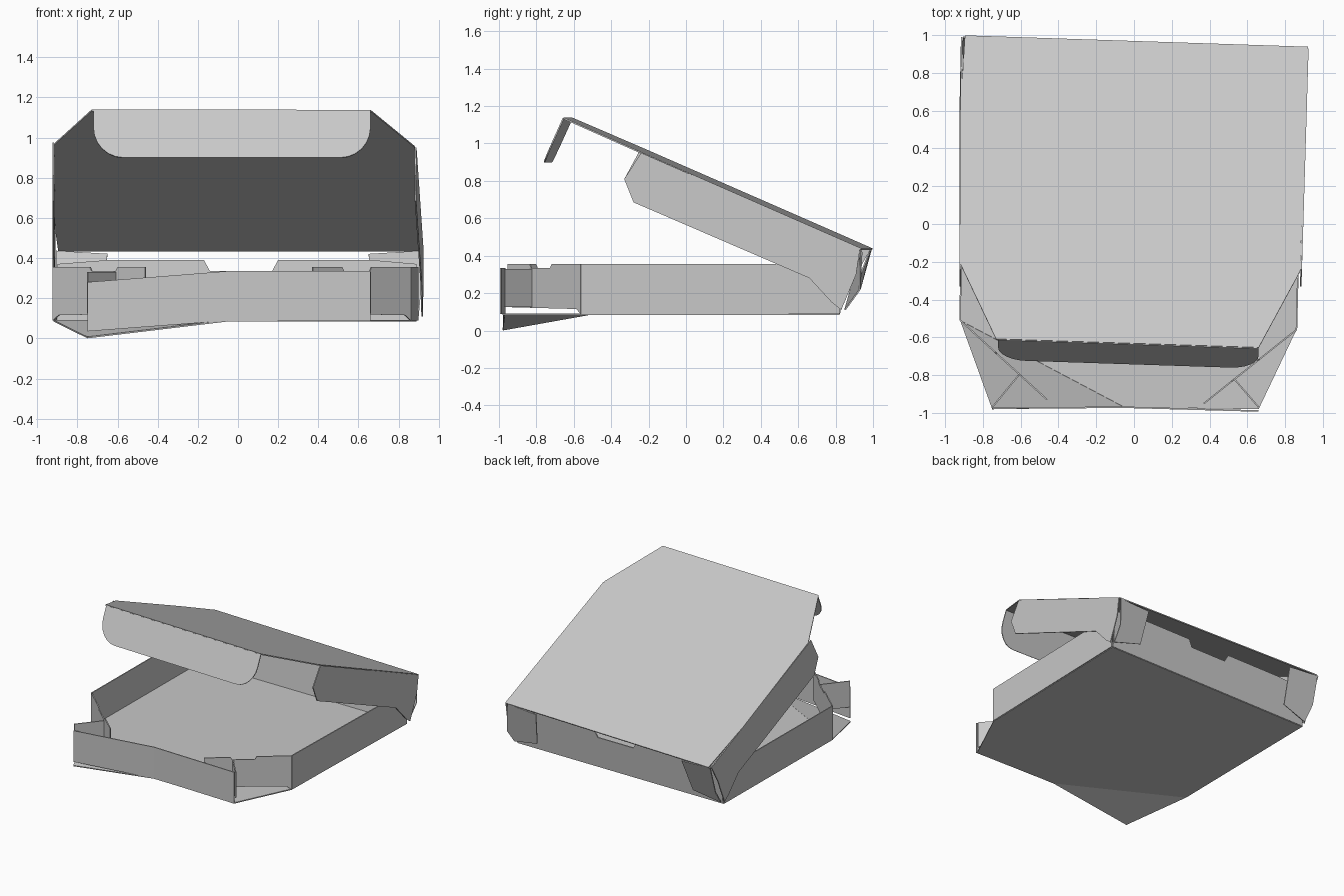
import bpy
import math
from mathutils import Vector

cube = bpy.data.objects.get("Cube")
if cube:
    bpy.data.objects.remove(cube, do_unlink=True)

# Single cardboard colour
card = bpy.data.materials.new("grey_card")
card.use_nodes = True
tone = (0.58, 0.58, 0.58, 1)
card.diffuse_color = tone
card.node_tree.nodes["Principled BSDF"].inputs["Base Color"].default_value = tone

THICK = 0.008
FLOOR = 0.088


def sheet(name, points):
    """A flat piece of card from its outline."""
    mesh = bpy.data.meshes.new(name)
    mesh.from_pydata(points, [], [list(range(len(points)))])
    mesh.materials.append(card)
    obj = bpy.data.objects.new(name, mesh)
    bpy.context.collection.objects.link(obj)
    solid = obj.modifiers.new("card_thickness", "SOLIDIFY")
    solid.thickness = THICK
    solid.offset = 0
    return obj


def wall(name, a, b, outline):
    """Upright card between plan points a and b; outline is (fraction, height)."""
    a, b = Vector(a), Vector(b)
    return sheet(name, [(*a.lerp(b, t), z) for t, z in outline])


def box(low, high):
    return [(0, low), (1, low), (1, high), (0, high)]


# Tray floor, with one front corner bent down
fold_end = (-0.05, -0.97, FLOOR)
fold_side = (-0.92, -0.51, FLOOR)
sheet("tray_floor", [fold_end, (0.66, -0.98, FLOOR), (0.86, -0.56, FLOOR),
                     (0.89, 0.82, FLOOR), (-0.9, 0.82, FLOOR), fold_side])
sheet("bent_floor_corner", [fold_end, fold_side, (-0.75, -0.98, 0.004)])

# Tray front wall, straight half and sagging half
wall("front_wall", (-0.05, -0.97), (0.66, -0.99), box(FLOOR, 0.335))
wall("front_wall_sagging", (-0.05, -0.97), (-0.75, -0.975),
     [(0, FLOOR), (1, 0.035), (1, 0.28), (0, 0.335)])

# Tray sides and the tabs folded in across the cut front corners
corners = {
    "left": ((0.86, -0.56), (0.895, 0.82), (0.37, -0.95), (0.53, -0.82), (0.66, -0.97)),
    "right": ((-0.92, -0.51), (-0.905, 0.82), (-0.46, -0.93), (-0.61, -0.8), (-0.75, -0.97)),
}
for side, (front, back, tip, inner, outer) in corners.items():
    wall(side + "_wall", front, back, box(FLOOR, 0.355))
    wall(side + "_corner_tab", front, tip,
         [(0, FLOOR), (0.06, 0.115), (1, 0.125), (1, 0.355), (0.7, 0.355),
          (0.68, 0.335), (0.42, 0.335), (0.4, 0.355), (0, 0.355)])
    wall(side + "_cross_tab", inner, outer, box(0.125, 0.33))

# Tray back wall, leaning out, with a finger notch
back_outline = [(-0.9, FLOOR), (0.89, FLOOR), (0.89, 0.37), (0.66, 0.39), (0.2, 0.39),
                (0.17, 0.335), (-0.14, 0.335), (-0.17, 0.39), (-0.64, 0.39), (-0.9, 0.37)]
sheet("back_wall", [(x, 0.82 + 0.13 * (z - FLOOR), z) for x, z in back_outline])

# Lid top, tilted open and turned slightly
TURN = -0.033


def lid_z(x, y):
    return 0.435 + 0.437 * (0.968 + TURN * x - y)


lid_plan = [(-0.895, 0.997), (-0.92, 0.6), (-0.92, -0.21), (-0.73, -0.61),
            (0.66, -0.655), (0.88, -0.25), (0.92, 0.937)]
sheet("lid_top", [(x, y, lid_z(x, y)) for x, y in lid_plan])

# Lid front flap with rounded lower corners
ROUND = 0.15


def flap_point(x, drop):
    return (x, -0.634 + TURN * x - 0.45 * drop, 1.134 - drop)


flap = [flap_point(0.66, 0), flap_point(-0.72, 0)]
for centre, start in ((-0.57, 180), (0.51, 270)):
    edge = -0.72 if centre < 0 else 0.66
    if centre < 0:
        flap.append(flap_point(edge, 0.07))
    for i in range(7):
        a = math.radians(start + 15 * i)
        flap.append(flap_point(centre + ROUND * math.cos(a), 0.085 - ROUND * math.sin(a)))
    if centre > 0:
        flap.append(flap_point(edge, 0.07))
sheet("lid_front_flap", flap)

# Lid side panels and the back corner tabs folded behind the tray
for side, s in (("left", 1), ("right", -1)):
    def panel_x(y):
        return 0.885 + 0.03 * (y + 0.25) if s > 0 else -0.92 + 0.02 * max(y - 0.6, 0)

    shift = TURN * s * 0.9
    panel = [(-0.24, None), (-0.33, 0.81), (-0.28, 0.685), (0.66, 0.28),
             (0.78, 0.15), (0.83, 0.11), (0.91, 0.3), (0.96 + shift, None)]
    sheet(side + "_lid_panel",
          [(panel_x(y), y, lid_z(panel_x(y), y) if z is None else z) for y, z in panel])
    sheet(side + "_lid_back_tab",
          [(s * 0.905, 0.96 + shift, 0.435), (s * 0.65, 0.96 + shift * 0.7, 0.42),
           (s * 0.68, 0.88, 0.16), (s * 0.9, 0.85, 0.11), (s * 0.91, 0.93, 0.22)])
